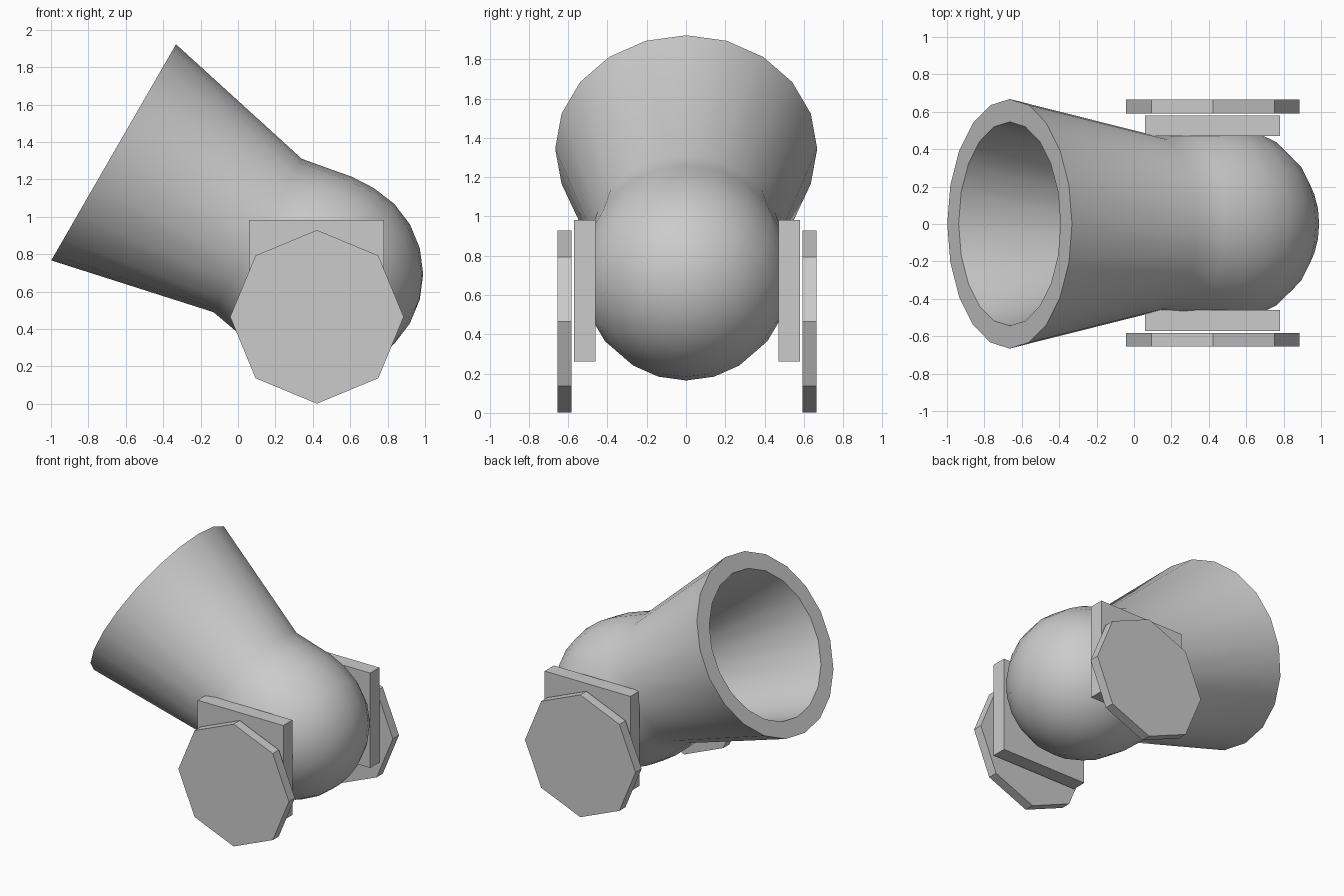
import bpy, bmesh
from math import radians, sin, cos
from mathutils import Vector, Matrix

if "Cube" in bpy.data.objects:
    bpy.data.objects.remove(bpy.data.objects["Cube"])

YC = 0.005  # sideways centre of the carriage


def finish(name, bm):
    bmesh.ops.recalc_face_normals(bm, faces=bm.faces)
    me = bpy.data.meshes.new(name)
    bm.to_mesh(me)
    bm.free()
    ob = bpy.data.objects.new(name, me)
    bpy.context.collection.objects.link(ob)
    return ob


def arc(r, c=0.41):
    # rounded breech from the equator to the pole
    return [(c + r * sin(radians(a)), r * cos(radians(a))) for a in range(0, 90, 15)] + [(c + r, 0)]


# Barrel: hollow flared tube with a bulbous breech, (axial, radius) profile
inner = [(-0.889, 0.545), (-0.03, 0.355), (0.15, 0.38), (0.28, 0.402)] + arc(0.41)
outer = [(-0.889, 0.667), (0, 0.473), (0.15, 0.50), (0.28, 0.524)] + arc(0.53)
bm = bmesh.new()
verts = [bm.verts.new((r, 0, t)) for t, r in inner[::-1] + outer]
edges = [bm.edges.new(p) for p in zip(verts, verts[1:])]
bmesh.ops.spin(bm, geom=verts + edges, cent=(0, 0, 0), axis=(0, 0, 1),
               angle=radians(360), steps=20, use_merge=True)
bmesh.ops.remove_doubles(bm, verts=bm.verts, dist=1e-4)
bmesh.ops.transform(bm, verts=bm.verts,
                    matrix=Matrix.Translation((0.105, 0.001, 0.90)) @ Matrix.Rotation(radians(120), 4, 'Y'))
barrel = finish("barrel", bm)
bpy.context.view_layer.objects.active = barrel
barrel.select_set(True)
bpy.ops.object.shade_smooth_by_angle(angle=radians(35))
barrel.select_set(False)

for side, s in (("front", -1), ("back", 1)):
    # Square cheek plate gripping the breech
    bm = bmesh.new()
    bmesh.ops.create_cube(bm, size=1, matrix=Matrix.Translation((0.42, YC + s * 0.521, 0.622))
                          @ Matrix.Diagonal((0.72, 0.11, 0.72, 1)))
    finish(side + "_cheek_plate", bm)

    # Eight-sided solid wheel, corner pointing up
    bm = bmesh.new()
    ring = [bm.verts.new((0.422 + 0.464 * sin(radians(a)), YC + s * 0.587, 0.465 + 0.464 * cos(radians(a))))
            for a in range(0, 360, 45)]
    face = bm.faces.new(ring)
    ext = bmesh.ops.extrude_face_region(bm, geom=[face], use_keep_orig=True)
    bmesh.ops.translate(bm, vec=Vector((0, s * 0.073, 0)),
                        verts=[v for v in ext["geom"] if isinstance(v, bmesh.types.BMVert)])
    finish(side + "_wheel", bm)
